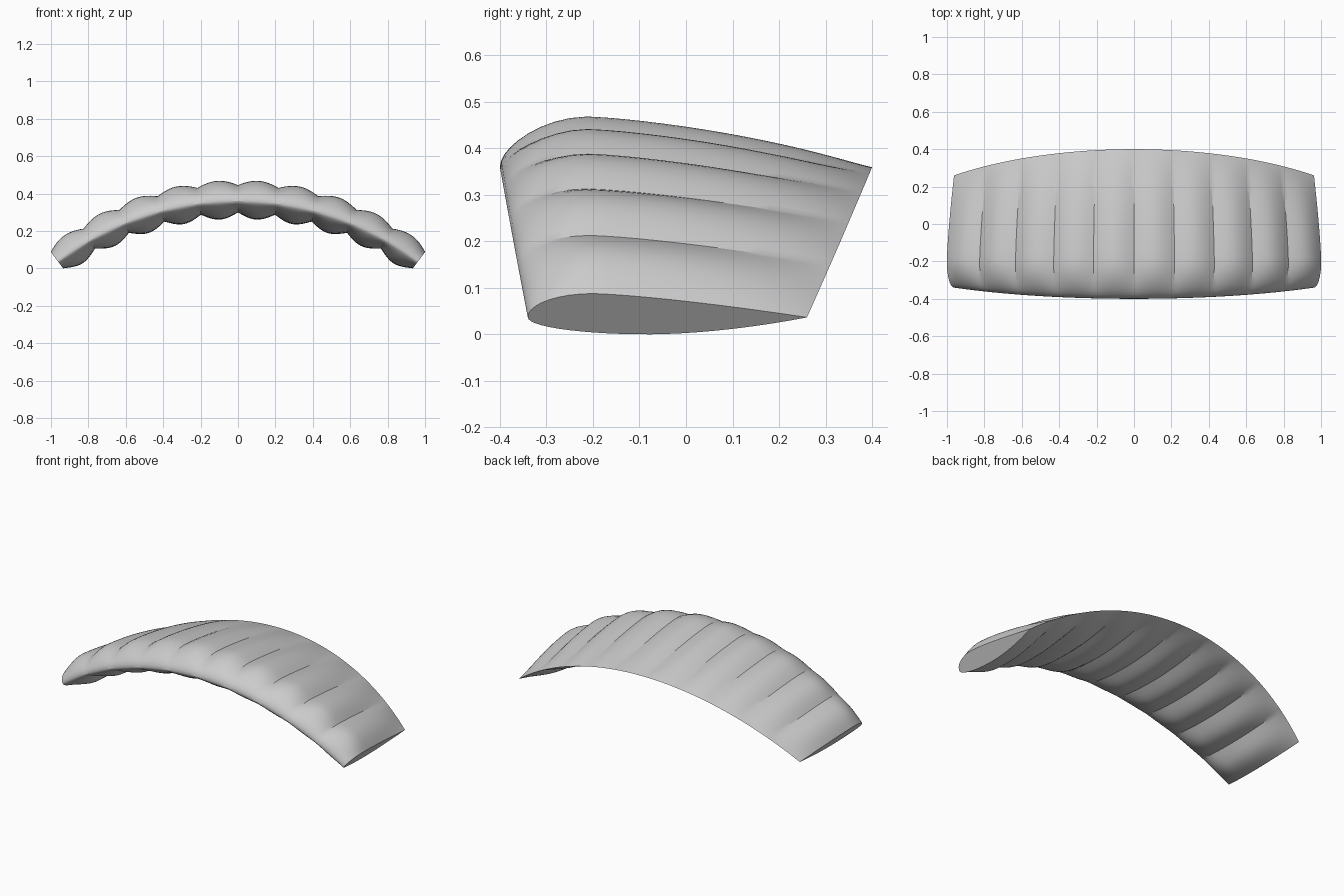
import bpy, bmesh
from math import sin, cos, pi, radians

cube = bpy.data.objects.get("Cube")
if cube:
    bpy.data.objects.remove(cube, do_unlink=True)

CELLS = 10            # inflated cells across the span
STEPS = 12            # slices per cell
CHORD_STEPS = 28      # points along each airfoil side
RADIUS = 1.595        # radius of the spanwise arch
HALF_ANGLE = radians(37.1)
CROWN = 0.365         # height of the chord line at mid span


def side_height(c, peak, height, power):
    """Airfoil height: elliptical nose, then a tapering tail."""
    if c < peak:
        return height * (1 - (1 - c / peak) ** 2) ** 0.5
    return height * (1 - ((c - peak) / (1 - peak)) ** power)


def puff(c):
    """Inflation along the chord, fading at nose and tail."""
    return sin(pi / 2 * min(1, c / 0.25)) * (1 - c ** 4)


def slice_points(t, s):
    """Closed airfoil ring at span position t (-1..1), s inside the cell."""
    angle = t * HALF_ANGLE
    nose = -0.4 + 0.06 * t * t
    chord = 0.4 - 0.14 * t * t - nose
    swell = sin(pi * s)
    ring = []
    for k in range(2 * CHORD_STEPS):
        c = (1 + cos(pi * k / CHORD_STEPS)) / 2
        if k <= CHORD_STEPS:      # upper skin, tail to nose
            h = chord * side_height(c, 0.233, 0.107, 1.35) + 0.027 * swell * puff(c)
        else:                     # lower skin, nose to tail
            h = -chord * side_height(c, 0.43, 0.076, 1.8) - 0.036 * swell * puff(c)
        r = RADIUS + h
        ring.append((r * sin(angle), nose + c * chord, CROWN - RADIUS + r * cos(angle)))
    return ring


# Canopy skin lofted through all slices
bm = bmesh.new()
rings = []
for i in range(CELLS * STEPS + 1):
    t = 2 * i / (CELLS * STEPS) - 1
    rings.append([bm.verts.new(p) for p in slice_points(t, (i % STEPS) / STEPS)])
for a, b in zip(rings, rings[1:]):
    for k in range(len(a)):
        n = (k + 1) % len(a)
        bm.faces.new((a[k], a[n], b[n], b[k]))
# Flat wing tips
bm.faces.new(rings[0])
bm.faces.new(rings[-1])
bmesh.ops.recalc_face_normals(bm, faces=bm.faces)

# Rest the lowest point on the ground
low = min(v.co.z for v in bm.verts)
bmesh.ops.translate(bm, verts=bm.verts, vec=(0, 0, -low))

mesh = bpy.data.meshes.new("canopy")
bm.to_mesh(mesh)
bm.free()
canopy = bpy.data.objects.new("canopy", mesh)
bpy.context.collection.objects.link(canopy)

# Plain grey fabric
fabric = bpy.data.materials.new("grey_fabric")
fabric.use_nodes = True
grey = (0.6, 0.6, 0.6, 1)
fabric.diffuse_color = grey
fabric.node_tree.nodes["Principled BSDF"].inputs["Base Color"].default_value = grey
mesh.materials.append(fabric)

bpy.ops.object.select_all(action='DESELECT')
canopy.select_set(True)
bpy.context.view_layer.objects.active = canopy
bpy.ops.object.shade_smooth_by_angle(angle=radians(28))
